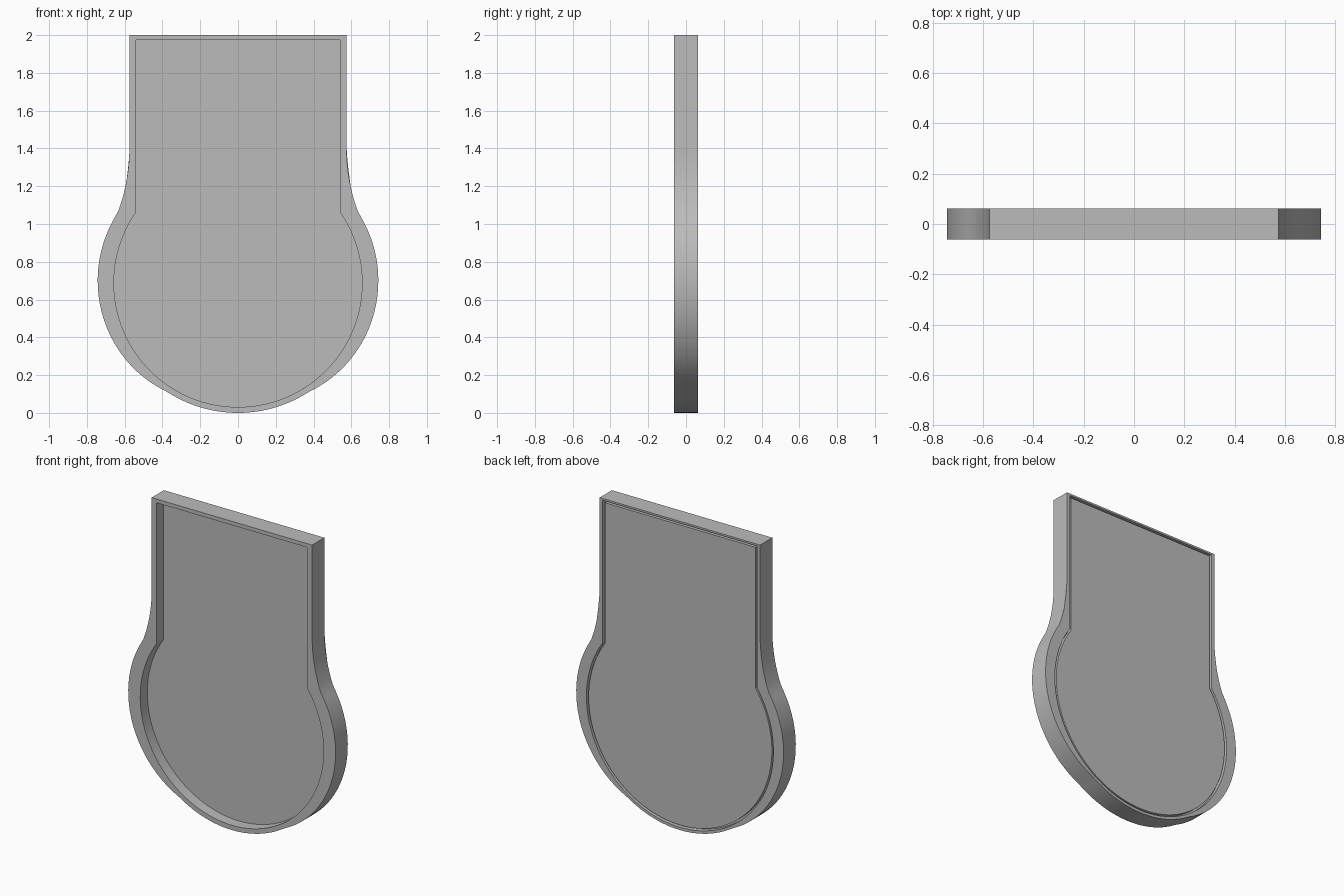
import bpy
import bmesh
from math import acos, asin, atan2, cos, pi, radians, sin

cube = bpy.data.objects.get("Cube")
if cube:
    bpy.data.objects.remove(cube, do_unlink=True)

grey = bpy.data.materials.new("plain grey")
grey.use_nodes = True
color = (0.5, 0.5, 0.5, 1)
grey.diffuse_color = color
grey.node_tree.nodes["Principled BSDF"].inputs["Base Color"].default_value = color

HALF_DEPTH = 0.0625   # half the frame thickness
PANEL_FRONT = 0.01    # bottom of the front recess
GROOVE_FLOOR = 0.03   # bottom of the thin groove at the back
GROOVE = 0.013        # groove width
SIDE, ARC, FOOT = 10, 24, 14   # points on the neck, the bulge and the foot


def arc(cx, cz, rx, rz, start, end, count):
    """Points after the start angle, up to and including the end angle."""
    steps = [start + (end - start) * (i + 1) / count for i in range(count)]
    return [(cx + rx * cos(a), cz + rz * sin(a)) for a in steps]


def mirrored(half):
    """Close a half outline that runs from the top corner to the bottom centre."""
    return half + [(-x, z) for x, z in reversed(half[:-1])]


def outer_outline():
    half = [(0.575, 2.0)]
    # straight neck flaring outwards
    half += arc(0.575 + 0.96, 1.4, 0.96, 0.96, pi, pi + asin(0.334 / 0.96), SIDE)
    # round bulge
    half += arc(0.12, 0.70, 0.623, 0.645, radians(34.2), radians(-65), ARC)
    # shallow foot
    x, z = half[-1]
    half += arc(0, 0.688, 0.688, 0.688, atan2(z - 0.688, x), -pi / 2, FOOT)
    return mirrored(half)


def inner_outline(grow=0.0):
    w, r, top, cz = 0.54 + grow, 0.657 + grow, 1.975 + grow, 0.688
    start = acos(w / r)
    kink = cz + r * sin(start)
    half = [(w, top + (kink - top) * i / SIDE) for i in range(SIDE + 1)]
    half += arc(0, cz, r, r, start, -pi / 2, ARC + FOOT)
    return mirrored(half)


def build(name, sections, ring):
    """Join equal outlines at given depths; close as a ring or with end caps."""
    bm = bmesh.new()
    loops = [[bm.verts.new((x, y, z)) for x, z in line] for line, y in sections]
    pairs = list(zip(loops, loops[1:]))
    if ring:
        pairs.append((loops[-1], loops[0]))
    else:
        bm.faces.new(loops[0])
        bm.faces.new(loops[-1])
    for a, b in pairs:
        for i in range(len(a)):
            j = (i + 1) % len(a)
            bm.faces.new((a[i], a[j], b[j], b[i]))
    bmesh.ops.recalc_face_normals(bm, faces=bm.faces)
    mesh = bpy.data.meshes.new(name)
    bm.to_mesh(mesh)
    bm.free()
    mesh.materials.append(grey)
    obj = bpy.data.objects.new(name, mesh)
    bpy.context.collection.objects.link(obj)
    bpy.ops.object.select_all(action='DESELECT')
    obj.select_set(True)
    bpy.context.view_layer.objects.active = obj
    bpy.ops.object.shade_smooth_by_angle(angle=radians(20))


outer, opening, rebate = outer_outline(), inner_outline(), inner_outline(GROOVE)

# Frame with a stepped opening at the back
build("frame", [(opening, -HALF_DEPTH), (outer, -HALF_DEPTH), (outer, HALF_DEPTH),
                (rebate, HALF_DEPTH), (rebate, GROOVE_FLOOR),
                (opening, GROOVE_FLOOR)], True)

# Panel filling the opening, recessed at the front
build("panel", [(opening, PANEL_FRONT), (opening, HALF_DEPTH - 0.003)], False)
